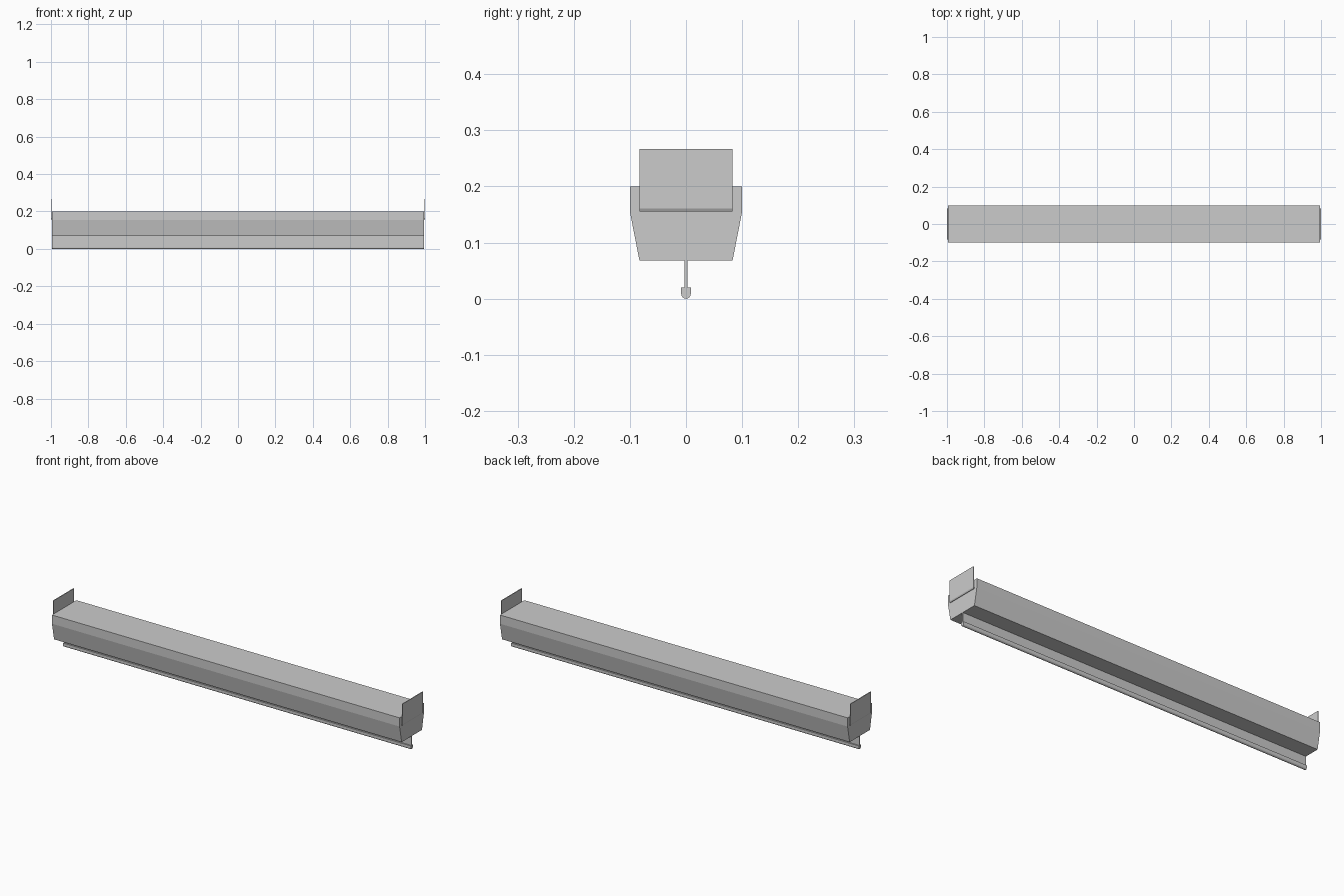
import bpy, bmesh, math

if "Cube" in bpy.data.objects:
    bpy.data.objects.remove(bpy.data.objects["Cube"])


def extrude_x(name, profile, x0, x1):
    """Closed (y, z) profile extruded along x."""
    bm = bmesh.new()
    face = bm.faces.new([bm.verts.new((x0, y, z)) for y, z in profile])
    ext = bmesh.ops.extrude_face_region(bm, geom=[face])
    verts = [v for v in ext["geom"] if isinstance(v, bmesh.types.BMVert)]
    bmesh.ops.translate(bm, verts=verts, vec=(x1 - x0, 0, 0))
    bmesh.ops.recalc_face_normals(bm, faces=bm.faces)
    mesh = bpy.data.meshes.new(name)
    bm.to_mesh(mesh)
    bm.free()
    obj = bpy.data.objects.new(name, mesh)
    bpy.context.collection.objects.link(obj)
    return obj


def extrude_y(name, profile, half):
    """Closed (x, z) profile extruded along y."""
    obj = extrude_x(name, profile, -half, half)
    for v in obj.data.vertices:
        x, y, z = v.co
        v.co = (y, x, z)
    obj.data.flip_normals()
    return obj


END = 0.994

# Tapered housing
extrude_x("housing", [(-0.1, 0.2), (-0.1, 0.155), (-0.083, 0.068),
                      (0.083, 0.068), (0.1, 0.155), (0.1, 0.2)], -END, END)

# Hanging sheet
extrude_x("screen_sheet", [(-0.0025, 0.07), (-0.0025, 0.015),
                           (0.0025, 0.015), (0.0025, 0.07)], -END, END)

# Weight bar with rounded underside
arc = [(0.0085 * math.cos(math.pi + math.pi * i / 8),
        0.0085 + 0.0085 * math.sin(math.pi + math.pi * i / 8)) for i in range(9)]
extrude_x("weight_bar", [(-0.0085, 0.02)] + arc + [(0.0085, 0.02)], -END, END)

# Mounting brackets: upright plates with a bent foot fixed to the housing ends
for side, label in ((-1, "left"), (1, "right")):
    pts = [(0.993, 0.155), (0.997, 0.155), (1.0, 0.161), (1.0, 0.267),
           (0.996, 0.267), (0.996, 0.163), (0.993, 0.160)]
    extrude_y(label + "_bracket", [(side * x, z) for x, z in pts], 0.083)
    bpy.data.objects[label + "_bracket"].data.update()
